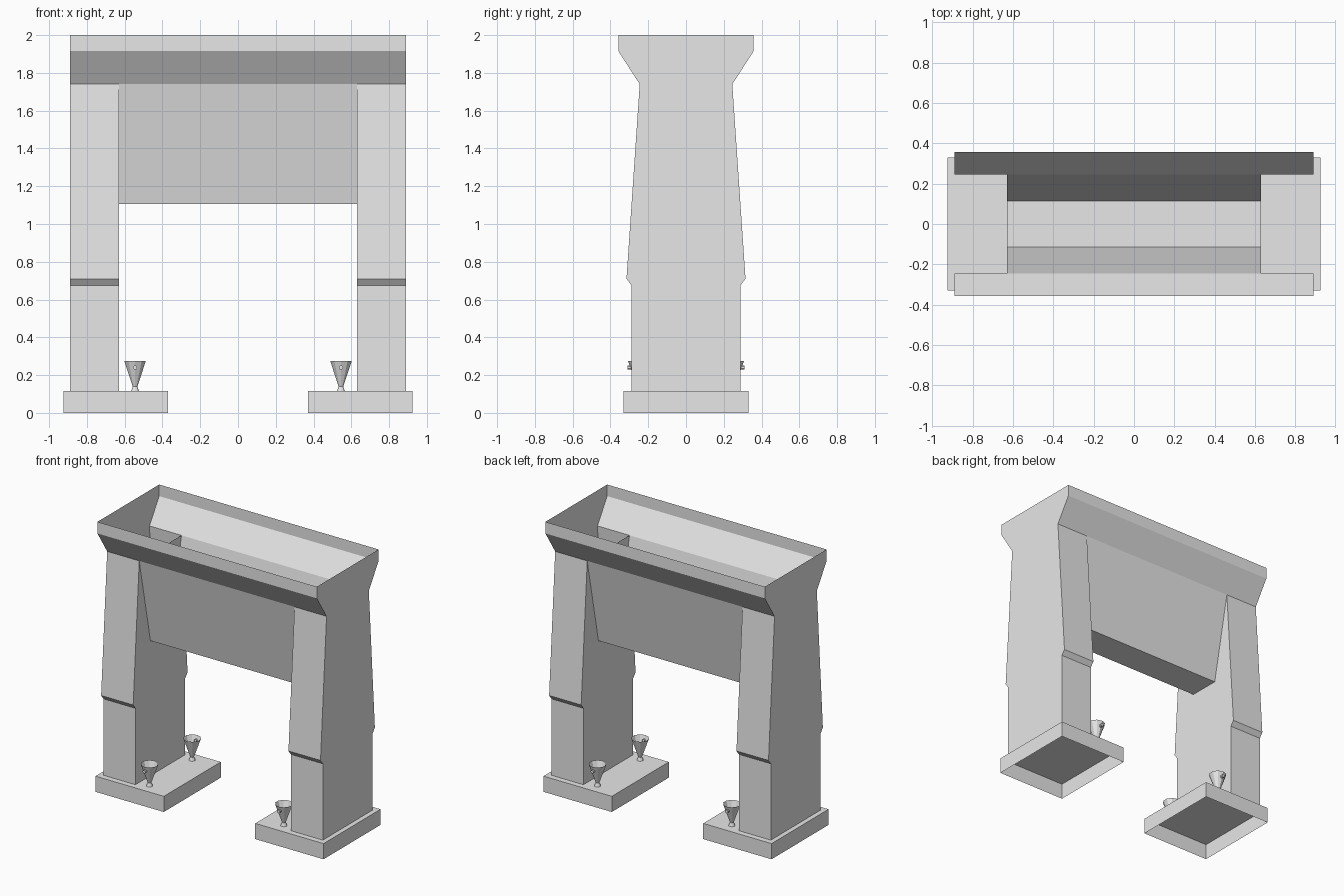
import bpy, math
from mathutils import Vector

cube = bpy.data.objects.get("Cube")
if cube:
    bpy.data.objects.remove(cube, do_unlink=True)

grey = bpy.data.materials.new("plain_grey")
grey.use_nodes = True
grey.diffuse_color = (0.8, 0.8, 0.8, 1)
grey.node_tree.nodes["Principled BSDF"].inputs["Base Color"].default_value = (0.8, 0.8, 0.8, 1)


def loft(name, rings, closed=True, cap=False):
    """Skin a stack of equal-length point rings, optionally capping the last."""
    n = len(rings[0])
    verts = [p for ring in rings for p in ring]
    faces = []
    for r in range(len(rings) - 1):
        for i in range(n if closed else n - 1):
            j = (i + 1) % n
            faces.append((r * n + i, r * n + j, (r + 1) * n + j, (r + 1) * n + i))
    if cap:
        faces.append(tuple(range(len(verts) - n, len(verts))))
    mesh = bpy.data.meshes.new(name)
    mesh.from_pydata(verts, [], faces)
    mesh.materials.append(grey)
    obj = bpy.data.objects.new(name, mesh)
    bpy.context.collection.objects.link(obj)
    return obj


def rect(cx, hx, hy, z):
    return [(cx - hx, -hy, z), (cx + hx, -hy, z), (cx + hx, hy, z), (cx - hx, hy, z)]


def circle(center, r, n, axis="Z"):
    ring = []
    for i in range(n):
        a = 2 * math.pi * (i + 0.5) / n
        u, v = r * math.cos(a), r * math.sin(a)
        ring.append(Vector(center) + Vector((u, v, 0) if axis == "Z" else (u, 0, v)))
    return ring


OUT, INNER = 0.89, 0.63     # outer and inner leg planes
BASE, NECK = 0.115, 1.74    # foot top and hopper neck heights

# Open flared rim running the full width
loft("hopper_rim", [rect(0, OUT, y, z) for y, z in ((0.245, NECK), (0.358, 1.915), (0.358, 2))])

# Tapered trough between the legs, open at the top
trough = [(-0.245, NECK), (-0.115, 1.105), (0.115, 1.105), (0.245, NECK)]
loft("trough", [[(x, y, z) for y, z in trough] for x in (-INNER, INNER)], closed=False)

for side, s in (("left", 1), ("right", -1)):
    # Hollow leg with a stepped, narrowing profile
    steps = ((0.288, BASE), (0.288, 0.675), (0.315, 0.71), (0.245, NECK))
    loft(side + "_leg", [rect(s * (OUT + INNER) / 2, (OUT - INNER) / 2, y, z) for y, z in steps])
    # Foot slab, open underneath
    loft(side + "_foot", [rect(s * 0.648, 0.277, 0.33, z) for z in (0, BASE)], cap=True)
    for end, t in (("front", -1), ("back", 1)):
        # Faceted anchor cup and its small pin
        x, y = s * 0.545, t * 0.247
        cup = ((0.022, BASE), (0.013, 0.14), (0.06, 0.275))
        loft(f"{side}_{end}_cup", [circle((x, y, z), r, 10) for r, z in cup])
        ys = (y + 0.035, y + 0.063) if t > 0 else (y - 0.035, y - 0.063)
        loft(f"{side}_{end}_pin", [circle((x, q, 0.24), 0.012, 8, "Y") for q in ys], cap=True)
